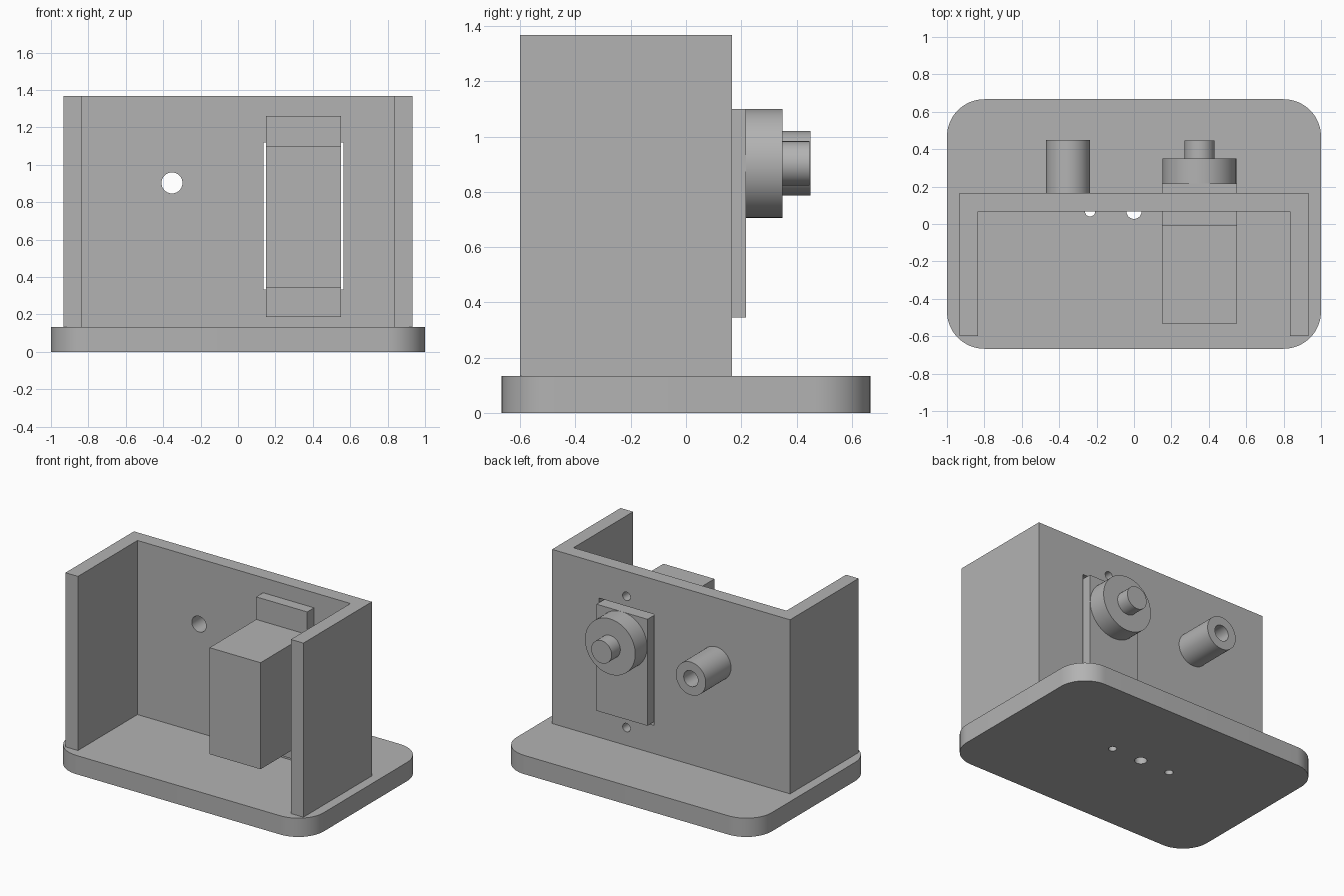
import bpy, bmesh, math

default_cube = bpy.data.objects.get("Cube")
if default_cube:
    bpy.data.objects.remove(default_cube, do_unlink=True)

grey = bpy.data.materials.new("plain grey")
grey.use_nodes = True
grey.diffuse_color = (0.45, 0.45, 0.45, 1)
grey.node_tree.nodes["Principled BSDF"].inputs["Base Color"].default_value = (0.45, 0.45, 0.45, 1)


def box(name, x, y, z):
    """Box from (low, high) ranges."""
    ranges = (x, y, z)
    bpy.ops.mesh.primitive_cube_add(size=1, location=[sum(r) / 2 for r in ranges])
    ob = bpy.context.object
    ob.name = name
    ob.scale = [r[1] - r[0] for r in ranges]
    bpy.ops.object.transform_apply(location=True, rotation=False, scale=True)
    ob.data.materials.append(grey)
    return ob


def cylinder(name, x, other, radius, span, axis="Y"):
    """Cylinder along Y (other is z) or along Z (other is y)."""
    mid = sum(span) / 2
    along_y = axis == "Y"
    bpy.ops.mesh.primitive_cylinder_add(
        vertices=64, radius=radius, depth=span[1] - span[0],
        location=(x, mid, other) if along_y else (x, other, mid),
        rotation=(math.pi / 2 if along_y else 0, 0, 0))
    ob = bpy.context.object
    ob.name = name
    bpy.ops.object.transform_apply(location=True, rotation=True, scale=True)
    ob.data.materials.append(grey)
    return ob


def cut(target, cutters):
    """Subtract cutters from target, then discard them."""
    bpy.context.view_layer.objects.active = target
    for cutter in cutters:
        mod = target.modifiers.new("cut", "BOOLEAN")
        mod.operation, mod.solver, mod.object = "DIFFERENCE", "EXACT", cutter
        bpy.ops.object.modifier_apply(modifier=mod.name)
        bpy.data.objects.remove(cutter, do_unlink=True)


BASE_TOP, TOP = 0.133, 1.367
AXLE_Z, MOTOR_X, PEG_X = 0.903, 0.35, -0.353
BACK = 0.167

# Base plate with rounded corners and three holes in a row
base = box("base_plate", (-1, 1), (-0.667, 0.667), (0, BASE_TOP))
bm = bmesh.new()
bm.from_mesh(base.data)
upright = [e for e in bm.edges if abs(e.verts[0].co.z - e.verts[1].co.z) > 0.1]
bmesh.ops.bevel(bm, geom=upright, offset=0.2, segments=16, profile=0.5, affect="EDGES")
bm.to_mesh(base.data)
bm.free()
cut(base, [cylinder("hole", x, 0.067, r, (-0.1, 0.3), "Z")
           for x, r in ((-0.235, 0.027), (0, 0.04), (0.235, 0.027))])

# Three-sided wall, open at the front and top, with motor slot and holes
walls = box("walls", (-0.933, 0.933), (-0.6, BACK), (BASE_TOP, TOP))
through = (0, 0.3)
cut(walls, [
    box("hollow", (-0.835, 0.835), (-1, 0.067), (0, 2)),
    box("slot", (0.135, 0.565), through, (0.333, 1.12)),
    cylinder("bore", PEG_X, AXLE_Z, 0.056, through),
    cylinder("upper_screw", MOTOR_X, 1.19, 0.03, through),
    cylinder("lower_screw", MOTOR_X, 0.26, 0.03, through),
])

# Hollow peg on the back wall
peg = cylinder("hollow_peg", PEG_X, AXLE_Z, 0.117, (BACK, 0.45))
cut(peg, [cylinder("bore", PEG_X, AXLE_Z, 0.056, (0, 0.6))])

# Motor: body through the slot, mounting flange, round hub and shaft
box("motor_body", (0.15, 0.55), (-0.533, 0.217), (0.345, 1.1))
flange = box("motor_flange", (0.15, 0.55), (-0.01, 0.067), (0.187, 1.26))
cut(flange, [box("body_space", (0, 1), (-1, 1), (0.345, 1.1))])
hub = cylinder("motor_hub", MOTOR_X, AXLE_Z, 0.197, (0.217, 0.35))
shaft = cylinder("motor_shaft", MOTOR_X, AXLE_Z, 0.08, (0.35, 0.447))

# Smooth round surfaces, keeping edges sharp
bpy.ops.object.select_all(action="DESELECT")
for ob in (base, walls, peg, hub, shaft):
    ob.select_set(True)
bpy.context.view_layer.objects.active = base
bpy.ops.object.shade_smooth_by_angle(angle=math.radians(30))
